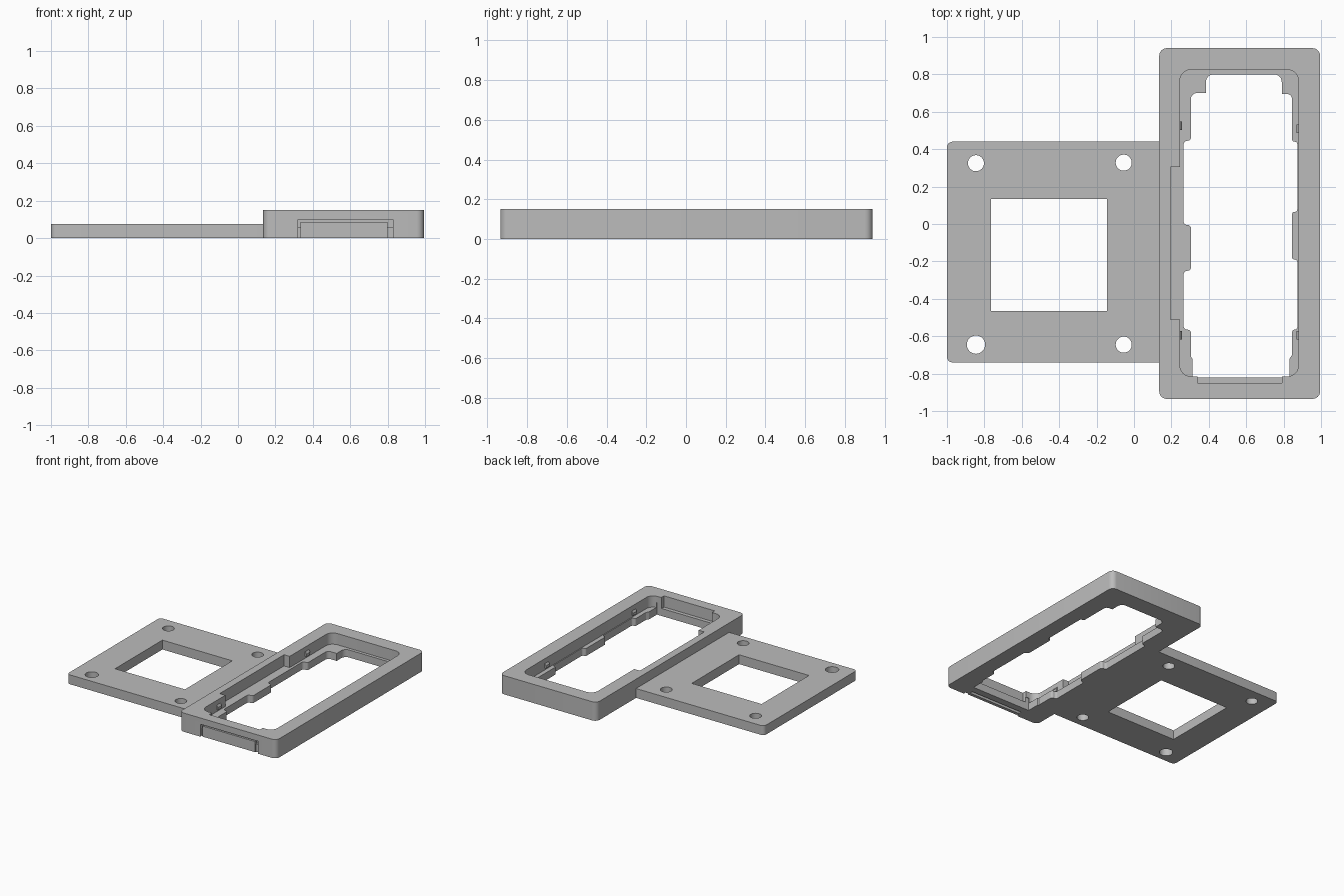
import bpy, bmesh, math
from mathutils import Vector

cube = bpy.data.objects.get("Cube")
if cube:
    bpy.data.objects.remove(cube, do_unlink=True)

grey = bpy.data.materials.new("plain grey")
grey.use_nodes = True
COLOUR = (0.5, 0.5, 0.5, 1)
grey.diffuse_color = COLOUR
grey.node_tree.nodes["Principled BSDF"].inputs["Base Color"].default_value = COLOUR


def fillet(points, radius, steps=6):
    """Round the corners of a closed outline; a point may carry its own radius."""
    out = []
    n = len(points)
    for i, p in enumerate(points):
        r = p[2] if len(p) > 2 else radius
        c = Vector(p[:2])
        a = Vector(points[i - 1][:2]) - c
        b = Vector(points[(i + 1) % n][:2]) - c
        r = min(r, a.length * 0.48, b.length * 0.48)
        if r < 0.002:
            out.append(c)
            continue
        start, end = c + a.normalized() * r, c + b.normalized() * r
        for k in range(steps + 1):
            t = k / steps * math.pi / 2
            out.append(c + (start - c) * (1 - math.sin(t)) + (end - c) * (1 - math.cos(t)))
    return out


def prism(name, outline, z0, z1):
    bm = bmesh.new()
    face = bm.faces.new([bm.verts.new((p[0], p[1], z0)) for p in outline])
    ext = bmesh.ops.extrude_face_region(bm, geom=[face])
    for v in ext["geom"]:
        if isinstance(v, bmesh.types.BMVert):
            v.co.z = z1
    bmesh.ops.recalc_face_normals(bm, faces=bm.faces)
    mesh = bpy.data.meshes.new(name)
    bm.to_mesh(mesh)
    bm.free()
    mesh.materials.append(grey)
    obj = bpy.data.objects.new(name, mesh)
    bpy.context.collection.objects.link(obj)
    return obj


def block(name, x0, x1, y0, y1, z0, z1, radius=0):
    corners = [(x0, y0), (x1, y0), (x1, y1), (x0, y1)]
    return prism(name, fillet(corners, radius), z0, z1)


def combine(target, tool, operation="DIFFERENCE"):
    """Apply a boolean and discard the tool."""
    mod = target.modifiers.new("combine", "BOOLEAN")
    mod.operation, mod.solver, mod.object = operation, "EXACT", tool
    bpy.context.view_layer.update()
    graph = bpy.context.evaluated_depsgraph_get()
    mesh = bpy.data.meshes.new_from_object(target.evaluated_get(graph))
    target.modifiers.clear()
    target.data = mesh
    bpy.data.objects.remove(tool, do_unlink=True)


def shade(obj):
    bpy.ops.object.select_all(action="DESELECT")
    obj.select_set(True)
    bpy.context.view_layer.objects.active = obj
    bpy.ops.object.shade_smooth_by_angle(angle=math.radians(30))


# Mounting plate with window and screw holes
plate = prism("mounting_plate", fillet(
    [(-1, -0.74), (0.135, -0.74, 0), (0.135, 0.44, 0), (-1, 0.44)], 0.03), 0, 0.075)
combine(plate, block("window", -0.765, -0.145, -0.465, 0.135, -0.1, 0.2))
for x, y, r in [(-0.845, 0.325, 0.043), (-0.055, 0.328, 0.043),
                (-0.845, -0.645, 0.049), (-0.055, -0.645, 0.043)]:
    ring = [(x + r * math.cos(i * math.pi / 16), y + r * math.sin(i * math.pi / 16))
            for i in range(32)]
    combine(plate, prism("screw_hole", ring, -0.1, 0.2))

# Tall frame with upper cavity and side and end pockets
LEDGE = 0.06
frame = block("holder_frame", 0.135, 0.995, -0.935, 0.94, 0, 0.15, 0.04)
combine(frame, block("cavity", 0.245, 0.88, -0.815, 0.825, LEDGE, 0.3, 0.06))
combine(frame, block("side_pocket", 0.195, 0.30, -0.51, 0.305, LEDGE, 0.3))
combine(frame, block("end_pocket", 0.34, 0.79, -0.85, -0.75, LEDGE, 0.3))

# Lower opening, leaving stepped support tabs around the ledge
left = [(0.385, 0.8, 0.04), (0.385, 0.7, 0), (0.305, 0.7, 0.03)]
for y, x0, x1 in [(0.445, 0.305, 0.265), (-0.005, 0.265, 0.305),
                  (-0.25, 0.305, 0.265), (-0.565, 0.265, 0.305)]:
    left += [(x0, y), (x1, y)]
left += [(0.305, -0.71, 0), (0.312, -0.72, 0), (0.312, -0.82, 0)]
right = [(0.832, -0.82, 0), (0.832, -0.72, 0), (0.845, -0.70, 0)]
for y, x0, x1 in [(-0.565, 0.845, 0.873), (-0.19, 0.873, 0.845),
                  (0.065, 0.845, 0.873), (0.44, 0.873, 0.845)]:
    right += [(x0, y), (x1, y)]
right += [(0.845, 0.695, 0.04), (0.79, 0.695, 0), (0.79, 0.8, 0.04)]
combine(frame, prism("opening", fillet(left + right, 0.03), -0.1, 0.1))

# Front slot holding a thin flap on two side bridges
combine(frame, block("front_slot", 0.32, 0.83, -1.1, -0.875, -0.1, 0.1))
flap = block("front_flap", 0.335, 0.80, -0.925, -0.90, 0, 0.085)
bridges = [block("flap_bridge_right", 0.318, 0.337, -0.915, -0.874, 0, LEDGE),
           block("flap_bridge_left", 0.798, 0.832, -0.915, -0.874, 0, LEDGE)]

# Small retaining nubs on the long cavity walls
nubs = []
for label, x, y in [("right_back", 0.25, 0.525), ("right_front", 0.25, -0.595),
                    ("left_back", 0.876, 0.51), ("left_front", 0.876, -0.595)]:
    nub = block("nub_" + label, x - 0.007, x + 0.007, y - 0.023, y + 0.023, 0.075, 0.115)
    inner = 1 if x < 0.5 else -1
    for v in nub.data.vertices:
        if v.co.z > 0.1 and (v.co.x - x) * inner > 0:
            v.co.z -= 0.02
    nubs.append(nub)

for obj in [plate, frame, flap] + bridges + nubs:
    shade(obj)
